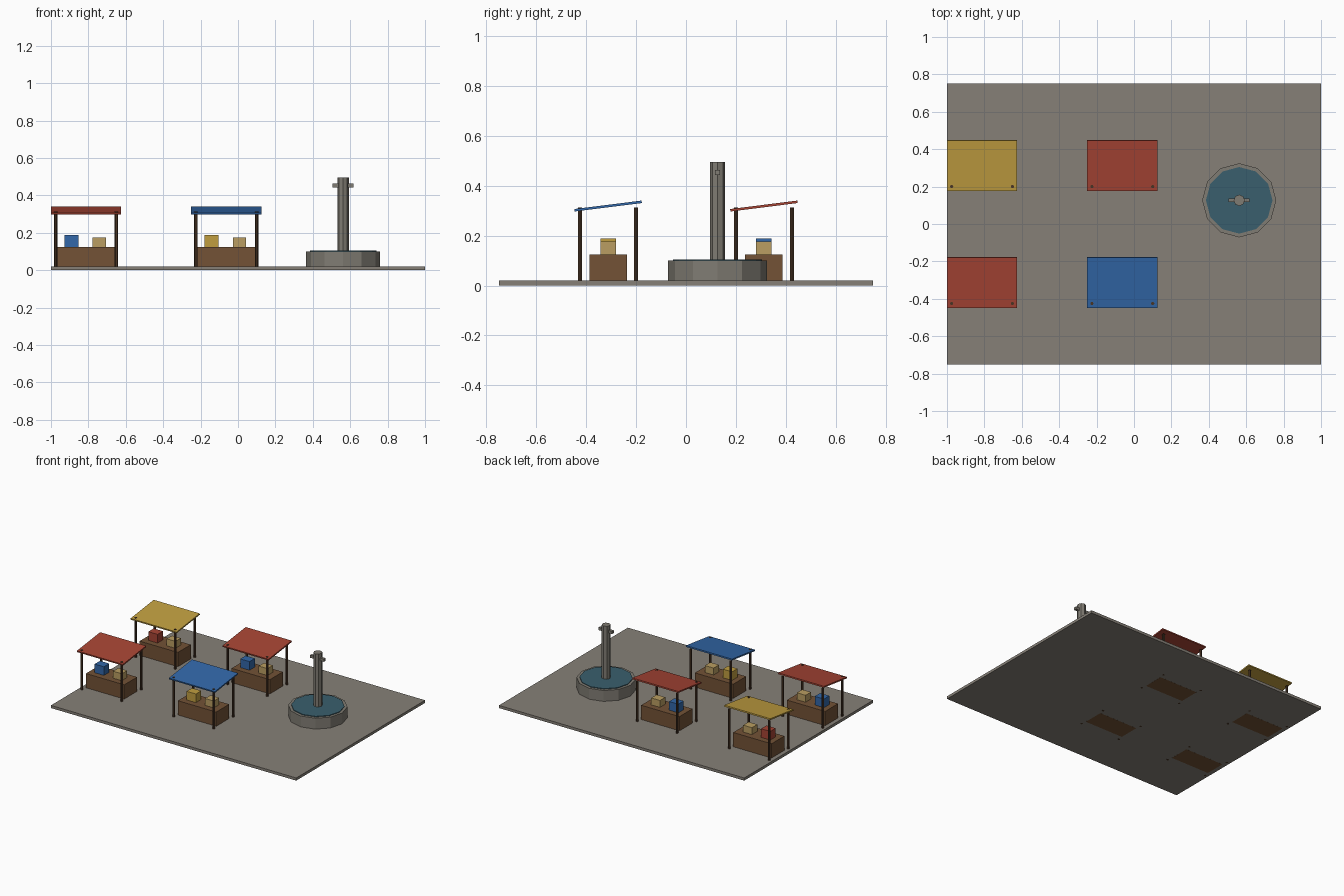
import bpy, math

if "Cube" in bpy.data.objects:
    bpy.data.objects.remove(bpy.data.objects["Cube"])


def material(name, rgb):
    def lin(c):
        c /= 255
        return c / 12.92 if c <= 0.04045 else ((c + 0.055) / 1.055) ** 2.4
    m = bpy.data.materials.new(name)
    m.diffuse_color = (*[lin(c) for c in rgb], 1)
    m.use_nodes = True
    m.node_tree.nodes["Principled BSDF"].inputs["Base Color"].default_value = m.diffuse_color
    return m


paving = material("paving", (134, 128, 119))
stone = material("fountain stone", (128, 124, 115))
water = material("water", (58, 95, 109))
wood = material("counter wood", (115, 82, 54))
dark_wood = material("post wood", (72, 52, 36))
red = material("red", (166, 68, 52))
blue = material("blue", (50, 103, 168))
yellow = material("yellow", (192, 158, 64))
tan = material("tan", (186, 158, 98))


def box(name, mat, x, y, z0, z1, w, d, tilt=0):
    bpy.ops.mesh.primitive_cube_add(size=1, location=(x, y, (z0 + z1) / 2),
                                    rotation=(tilt, 0, 0))
    ob = bpy.context.object
    ob.name = name
    ob.scale = (w, d, z1 - z0)
    ob.data.materials.append(mat)
    return ob


def prism(name, mat, x, y, z0, z1, r, sides):
    # rotated so that one corner points along +x
    bpy.ops.mesh.primitive_cylinder_add(vertices=sides, radius=r, depth=z1 - z0,
                                        location=(x, y, (z0 + z1) / 2),
                                        rotation=(0, 0, math.pi / 2))
    ob = bpy.context.object
    ob.name = name
    ob.data.materials.append(mat)
    return ob


def stall(name, x, y, cloth, goods):
    box(name + "_counter", wood, x, y, 0, 0.125, 0.3125, 0.15)
    # four posts
    for sx in (-1, 1):
        for sy in (-1, 1):
            prism(name + "_post", dark_wood, x + sx * 0.1625, y + sy * 0.1125,
                  0, 0.3125, 0.0092, 6)
    # sloping canopy, higher at the back
    box(name + "_canopy", cloth, x, y, 0.314, 0.324, 0.375, 0.272, 0.125)
    # goods on the counter
    box(name + "_large_crate", goods, x - 0.078, y, 0.125, 0.1885, 0.075, 0.0625)
    box(name + "_small_crate", tan, x + 0.07, y, 0.125, 0.176, 0.071, 0.0625)


# market square, a hair above the stall bottoms
box("paved_square", paving, 0, 0, 0.0003, 0.02, 2, 1.5)

# two rows of stalls
stall("front_left_stall", -0.8125, -0.3125, red, blue)
stall("front_right_stall", -0.0625, -0.3125, blue, yellow)
stall("back_left_stall", -0.8125, 0.3125, yellow, red)
stall("back_right_stall", -0.0625, 0.3125, red, blue)

# fountain
FX, FY = 0.5625, 0.1265
prism("fountain_basin", stone, FX, FY, 0.0004, 0.1, 0.198, 12)
prism("fountain_water", water, FX, FY, 0.09, 0.105, 0.178, 12)
prism("fountain_column", stone, FX, FY, 0.09, 0.495, 0.03, 8)
box("fountain_spouts", stone, FX, FY, 0.443, 0.463, 0.112, 0.02)
